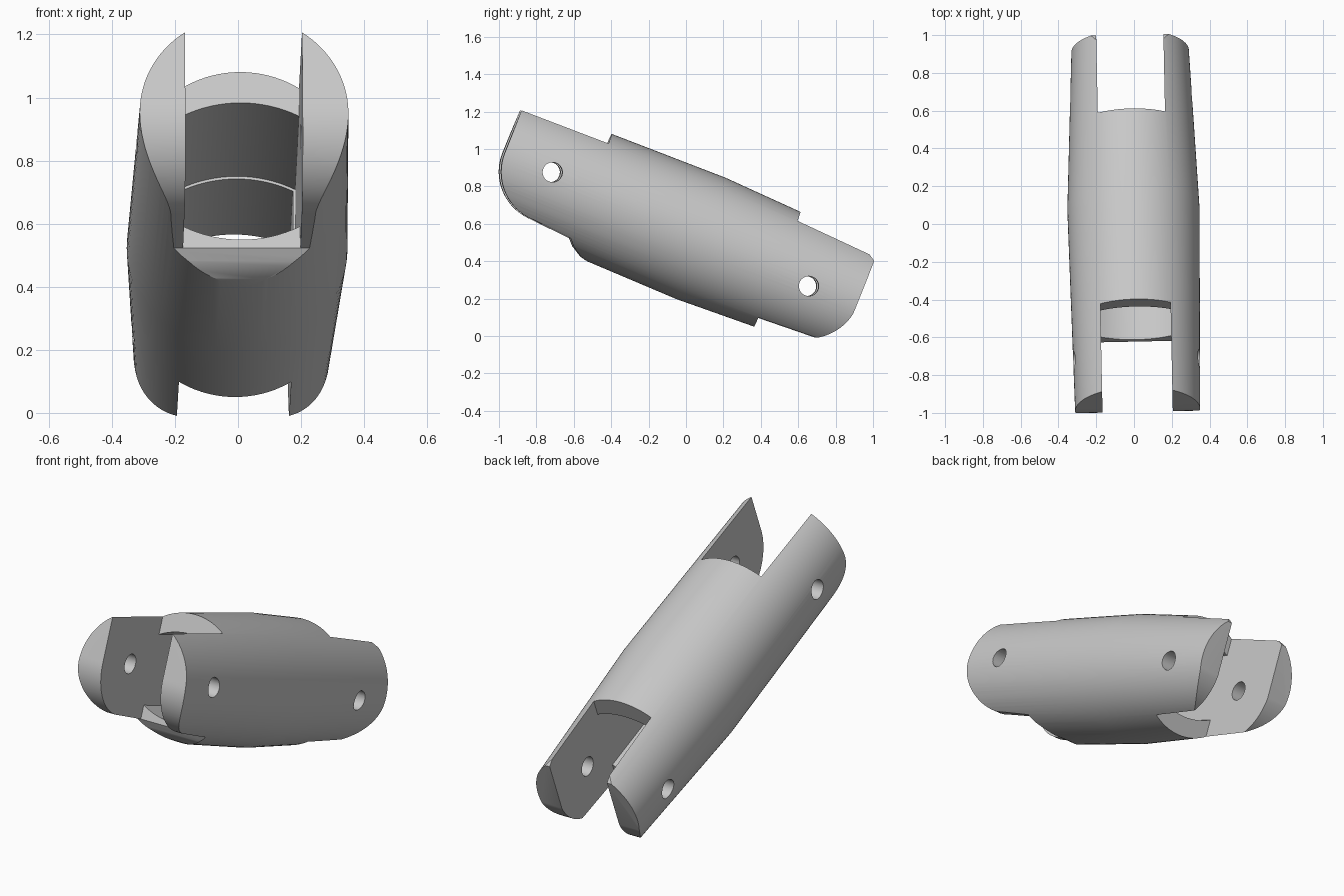
import bpy
import bmesh
from math import sin, cos, radians, sqrt, pi

if "Cube" in bpy.data.objects:
    bpy.data.objects.remove(bpy.data.objects["Cube"], do_unlink=True)

grey = bpy.data.materials.new("plain grey")
grey.use_nodes = True
grey.diffuse_color = (0.58, 0.58, 0.58, 1)
grey.node_tree.nodes["Principled BSDF"].inputs["Base Color"].default_value = (0.58, 0.58, 0.58, 1)


def loft(name, rings):
    """Closed solid through rings that have the same number of points."""
    bm = bmesh.new()
    loops = [[bm.verts.new(p) for p in ring] for ring in rings]
    n = len(loops[0])
    for a, b in zip(loops, loops[1:]):
        for i in range(n):
            j = (i + 1) % n
            bm.faces.new((a[i], a[j], b[j], b[i]))
    bm.faces.new(loops[0])
    bm.faces.new(loops[-1])
    bmesh.ops.recalc_face_normals(bm, faces=bm.faces)
    mesh = bpy.data.meshes.new(name)
    bm.to_mesh(mesh)
    bm.free()
    mesh.materials.append(grey)
    obj = bpy.data.objects.new(name, mesh)
    bpy.context.collection.objects.link(obj)
    return obj


def circle(radius, n=96):
    return [(radius * cos(2 * pi * i / n), radius * sin(2 * pi * i / n)) for i in range(n)]


def arc(cy, cz, r, start, end, n=20):
    angles = [radians(start + (end - start) * i / n) for i in range(n + 1)]
    return [(cy + r * cos(a), cz + r * sin(a)) for a in angles]


def along_y(name, profile, y0, y1):
    return loft(name, [[(x, y, z) for x, z in profile] for y in (y0, y1)])


def across_x(name, profile):
    return loft(name, [[(x, y, z) for y, z in profile] for x in (-1, 1)])


def cut(target, cutter):
    cutter.hide_render = True
    mod = target.modifiers.new("cut", 'BOOLEAN')
    mod.operation = 'DIFFERENCE'
    mod.solver = 'EXACT'
    mod.object = cutter
    bpy.context.view_layer.objects.active = target
    bpy.ops.object.modifier_apply(modifier=mod.name)
    bpy.data.objects.remove(cutter, do_unlink=True)


def channel(half, height, bow=0.4, n=16):
    """Rectangle with bowed top and bottom."""
    xs = [half - 2 * half * i / n for i in range(n + 1)]
    top = [(x, height - bow + sqrt(bow * bow - x * x)) for x in xs]
    return top + [(-x, -z) for x, z in top]


def box(half):
    return [(half, 1), (-half, 1), (-half, -1), (half, -1)]


# Barrel, widest at the middle seam
stations = [(-1.15, 0.331), (0, 0.35), (0.9, 0.311)]
body = loft("double_clevis_body", [[(x, y, z) for x, z in circle(r)] for y, r in stations])

# Fork slots at both ends
cut(body, along_y("front_slot", box(0.186), -2, -0.652))
cut(body, along_y("back_slot", box(0.178), 0.44, 2))

# Channel through the middle, slightly narrower in the back half
cut(body, along_y("back_channel", channel(0.178, 0.225), -0.3, 0.6))
cut(body, along_y("front_channel", channel(0.186, 0.234), -0.8, -0.03))

# Rounded lower corners of the forks and the sloped lower front lip
cut(body, across_x("front_rounding", arc(-0.875, 0.03, 0.275, 180, 270) + [
    (-0.65, -0.262), (-0.62, -0.295), (-0.56, -0.332), (-0.46, -0.355),
    (-0.46, -0.6), (-1.5, -0.6), (-1.5, 0.03)]))
cut(body, across_x("back_rounding", arc(0.624, -0.023, 0.28, -90, 0) + [
    (1.5, -0.023), (1.5, -0.6), (0.624, -0.6)]))
cut(body, across_x("back_top_chamfer", [
    (0.865, 0.257), (0.902, 0.232), (1.2, 0.232), (1.2, 0.5), (0.865, 0.5)]))

# Pin holes
for name, y, z in (("front_pin", -0.875, 0.028), ("back_pin", 0.624, -0.023)):
    cut(body, across_x(name, [(y + a, z + b) for a, b in circle(0.053, 40)]))

# Pose: nose raised and turned slightly
body.rotation_euler = (radians(-22), 0, radians(1.2))
body.location = (-0.003, 0.08, 0.522)
bpy.ops.object.select_all(action='DESELECT')
body.select_set(True)
bpy.context.view_layer.objects.active = body
bpy.ops.object.shade_smooth_by_angle(angle=radians(25))
